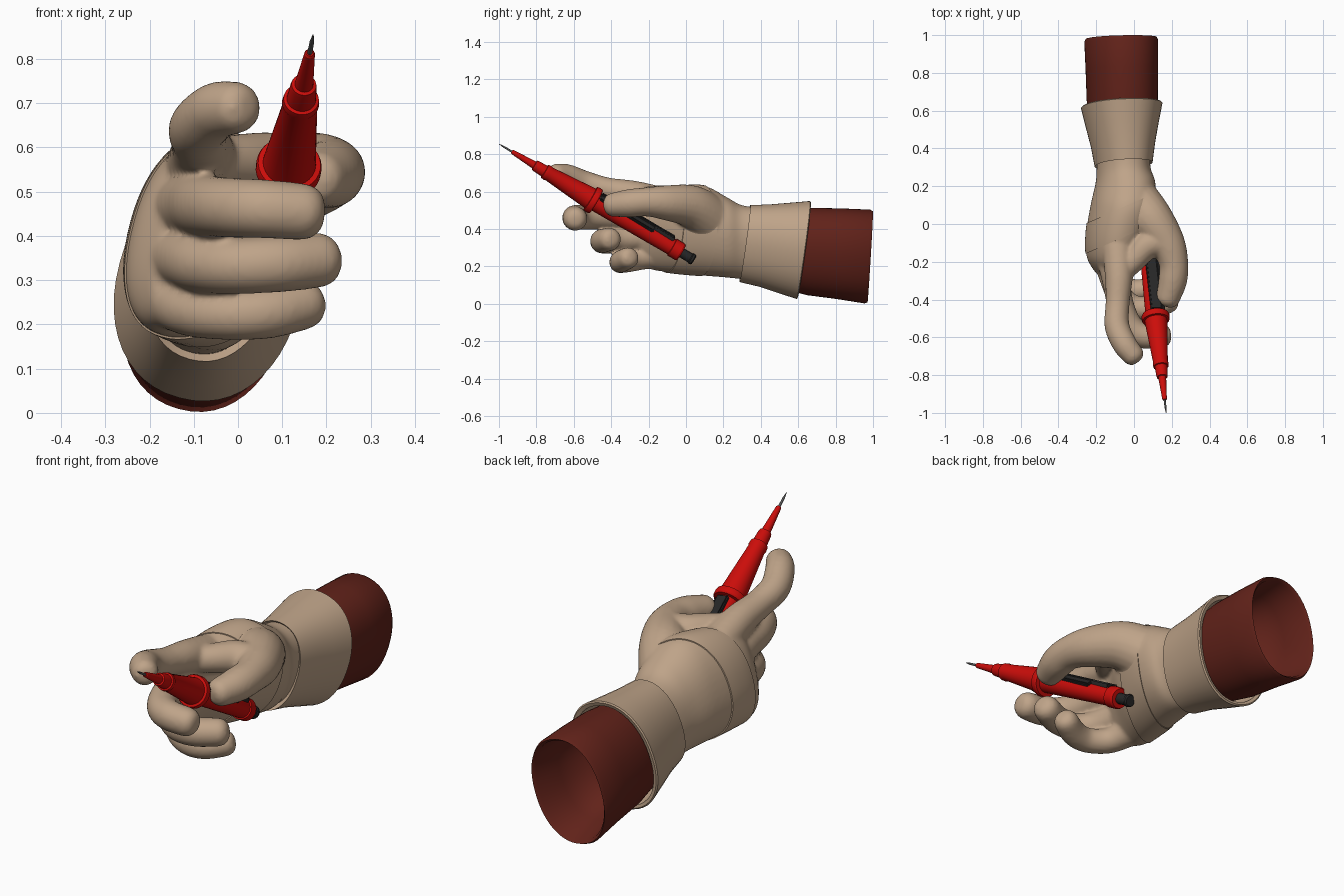
import bpy, bmesh, math
from mathutils import Vector, Matrix

if "Cube" in bpy.data.objects:
    bpy.data.objects.remove(bpy.data.objects["Cube"])


def material(name, rgb):
    m = bpy.data.materials.new(name)
    m.diffuse_color = (*rgb, 1)
    m.use_nodes = True
    m.node_tree.nodes["Principled BSDF"].inputs["Base Color"].default_value = m.diffuse_color
    return m


TAN = material("tan_leather", (0.52, 0.37, 0.25))
WINE = material("wine_cloth", (0.12, 0.016, 0.01))
RED = material("red_plastic", (0.6, 0.004, 0.003))
BLACK = material("black_rubber", (0.02, 0.02, 0.02))
STEEL = material("steel", (0.09, 0.09, 0.09))


def spline(pts, n):
    """Catmull-Rom samples through tuples of any length."""
    p = [pts[0], *pts, pts[-1]]
    out = []
    for i in range(1, len(p) - 2):
        for k in range(n):
            t = k / n
            out.append(tuple(0.5 * (2*b + (c - a)*t + (2*a - 5*b + 4*c - d)*t*t + (3*b - a - 3*c + d)*t**3)
                             for a, b, c, d in zip(p[i-1], p[i], p[i+1], p[i+2])))
    return out + [tuple(pts[-1])]


def skin(bm, rings, cap=True):
    """Bridge rings of points into a surface."""
    vs = [[bm.verts.new(p) for p in r] for r in rings]
    n = len(vs[0])
    for a, b in zip(vs, vs[1:]):
        for j in range(n):
            bm.faces.new((a[j], a[(j+1) % n], b[(j+1) % n], b[j]))
    if cap:
        bm.faces.new(vs[0][::-1])
        bm.faces.new(vs[-1])


def finish(name, bm, mat, matrix=None, angle=35):
    bmesh.ops.recalc_face_normals(bm, faces=bm.faces)
    me = bpy.data.meshes.new(name)
    bm.to_mesh(me)
    bm.free()
    me.materials.append(mat)
    ob = bpy.data.objects.new(name, me)
    bpy.context.collection.objects.link(ob)
    if matrix:
        ob.matrix_world = matrix
    bpy.ops.object.select_all(action='DESELECT')
    ob.select_set(True)
    bpy.context.view_layer.objects.active = ob
    bpy.ops.object.shade_smooth_by_angle(angle=math.radians(angle))
    return ob


TILT = math.radians(15)


def point(sec, ang, shear=0.0):
    """Point on a tilted, slightly squared oval: sec = y, centre x, centre z, half width, half height."""
    y, cx, cz, a, b = sec
    c, s = math.cos(ang), math.sin(ang)
    u = a * math.copysign(abs(c)**0.92, c)
    v = b * math.copysign(abs(s)**0.92, s)
    return Vector((cx + u*math.cos(TILT) + v*math.sin(TILT), y + shear*v,
                   cz - u*math.sin(TILT) + v*math.cos(TILT)))


def loft(bm, secs, shear=0.0, n=48, cap=True):
    skin(bm, [[point(s, 2*math.pi*j/n, shear) for j in range(n)] for s in secs], cap)


def tube(bm, pts, n=20):
    """Blunt tapering finger through (x, y, z, radius) points."""
    path = spline(pts, 8)
    rings = []
    for i, p in enumerate(path):
        t = (Vector(path[min(i+1, len(path)-1)][:3]) - Vector(path[max(i-1, 0)][:3])).normalized()
        side = t.cross(Vector((0, 0, 1))).normalized()
        up = side.cross(t)

        def ring(offset, r):
            c = Vector(p[:3]) + t*offset
            return [c + (side*math.cos(2*math.pi*j/n) + up*math.sin(2*math.pi*j/n))*r for j in range(n)]
        caps = [(p[3]*0.85*math.sin(a), p[3]*math.cos(a)**0.7) for a in (0.35, 0.7, 1.05, 1.35)]
        if i == 0:
            rings += [ring(-o, r) for o, r in reversed(caps)]
        rings.append(ring(0, p[3]))
        if i == len(path) - 1:
            rings += [ring(o, r) for o, r in caps]
    skin(bm, rings)


# Gloved hand: palm, thumb and fingers fused into one smooth skin
PALM = spline([(0.42, -0.055, 0.32, 0.13, 0.195), (0.3, -0.055, 0.33, 0.135, 0.2),
               (0.22, -0.045, 0.355, 0.15, 0.217), (0.1, -0.06, 0.39, 0.16, 0.243),
               (-0.05, -0.095, 0.395, 0.148, 0.235), (-0.18, -0.128, 0.39, 0.108, 0.212),
               (-0.27, -0.118, 0.39, 0.06, 0.18)], 8)
bm = bmesh.new()
loft(bm, PALM)
DIGITS = [
    # thumb
    [(0.0, 0.13, 0.45, 0.13), (0.09, 0.03, 0.52, 0.115), (0.175, -0.1, 0.54, 0.095),
     (0.21, -0.21, 0.545, 0.078), (0.205, -0.3, 0.538, 0.076), (0.182, -0.385, 0.53, 0.065)],
    # web between thumb and index
    [(-0.08, -0.28, 0.565, 0.05), (0.0, -0.19, 0.565, 0.065), (0.07, -0.115, 0.56, 0.075), (0.15, -0.1, 0.55, 0.075)],
    # index
    [(-0.085, -0.13, 0.54, 0.085), (-0.08, -0.28, 0.585, 0.074), (-0.087, -0.42, 0.612, 0.064),
     (-0.09, -0.54, 0.645, 0.066), (-0.05, -0.635, 0.682, 0.065), (-0.008, -0.69, 0.69, 0.06)],
    # middle
    [(-0.125, -0.15, 0.46, 0.08), (-0.095, -0.3, 0.47, 0.074), (-0.07, -0.43, 0.468, 0.07),
     (-0.02, -0.54, 0.464, 0.068), (0.05, -0.592, 0.462, 0.067), (0.142, -0.592, 0.455, 0.065)],
    # ring
    [(-0.15, -0.14, 0.36, 0.078), (-0.12, -0.27, 0.35, 0.069), (-0.075, -0.38, 0.337, 0.066),
     (0.0, -0.44, 0.333, 0.064), (0.09, -0.445, 0.337, 0.065), (0.178, -0.41, 0.345, 0.063)],
    # little
    [(-0.165, -0.11, 0.27, 0.078), (-0.14, -0.22, 0.25, 0.066), (-0.095, -0.3, 0.23, 0.06),
     (-0.01, -0.348, 0.222, 0.058), (0.07, -0.345, 0.228, 0.06), (0.145, -0.31, 0.245, 0.058)],
]
for d in DIGITS:
    tube(bm, d)
hand = finish("gloved_hand", bm, TAN)
rm = hand.modifiers.new("fuse", 'REMESH')
rm.mode = 'VOXEL'
rm.voxel_size = 0.009
rm.use_smooth_shade = True
sm = hand.modifiers.new("soften", 'SMOOTH')
sm.factor = 0.5
sm.iterations = 10


# Raised leather band running diagonally round the palm
def palm_point(y0, ang, grow):
    y = y0
    for _ in range(8):
        k = next((i for i in range(len(PALM)-1) if PALM[i+1][0] <= y), len(PALM)-2)
        a, b = PALM[k], PALM[k+1]
        t = min(1, max(0, (a[0] - y) / (a[0] - b[0])))
        s = [p + (q - p)*t for p, q in zip(a, b)]
        p = point((y, s[1], s[2], s[3] + grow, s[4] + grow), ang)
        y = y0 + 0.44*p.x
    return p


bm = bmesh.new()
steps = [(0.115, -0.01)] + [(0.115 - 0.016*i, 0.004) for i in range(11)] + [(-0.045, -0.01)]
skin(bm, [[palm_point(y, 2*math.pi*j/64, g) for j in range(64)] for y, g in steps], False)
finish("palm_band", bm, TAN)

# Flared cuff with a thick open rim
bm = bmesh.new()
loft(bm, [(0.34, -0.055, 0.32, 0.12, 0.185), (0.315, -0.055, 0.322, 0.146, 0.208),
          (0.42, -0.058, 0.312, 0.163, 0.222), (0.52, -0.062, 0.3, 0.185, 0.242),
          (0.627, -0.065, 0.288, 0.209, 0.263), (0.632, -0.065, 0.288, 0.203, 0.257),
          (0.627, -0.065, 0.286, 0.186, 0.242), (0.5, -0.06, 0.295, 0.165, 0.225)], 0.14)
finish("glove_cuff", bm, TAN)

# Hollow sleeve
bm = bmesh.new()
loft(bm, [(0.54, -0.06, 0.29, 0.168, 0.215), (0.66, -0.062, 0.28, 0.182, 0.235),
          (0.82, -0.064, 0.268, 0.185, 0.244), (0.97, -0.068, 0.253, 0.187, 0.253),
          (0.985, -0.068, 0.252, 0.18, 0.246), (0.97, -0.068, 0.253, 0.168, 0.234),
          (0.82, -0.064, 0.27, 0.155, 0.215), (0.7, -0.06, 0.28, 0.12, 0.17),
          (0.66, -0.06, 0.285, 0.06, 0.09)], 0.06)
finish("sleeve", bm, WINE, angle=50)

# Test probe: turned parts along its own axis, measured from the tip
TIP, TAIL = Vector((0.17, -1.0, 0.855)), Vector((0.055, 0.045, 0.232))
AXIS = TAIL - TIP
PROBE = Matrix.Translation(TIP) @ AXIS.to_track_quat('Z', 'Y').to_matrix().to_4x4()


def turned(name, profile, mat, n=32):
    bm = bmesh.new()
    skin(bm, [[(r*math.cos(2*math.pi*j/n), r*math.sin(2*math.pi*j/n), t) for j in range(n)] for t, r in profile])
    finish(name, bm, mat, PROBE, 25)


turned("probe_needle", [(0, 0.001), (0.03, 0.005), (0.1, 0.006)], STEEL)
turned("probe_body", [(0.08, 0.009), (0.085, 0.012), (0.22, 0.021), (0.222, 0.028), (0.232, 0.03),
                      (0.285, 0.033), (0.287, 0.04), (0.305, 0.042), (0.315, 0.039), (0.57, 0.06),
                      (0.572, 0.071), (0.58, 0.074), (0.6, 0.074), (0.607, 0.07), (0.608, 0.052),
                      (1.08, 0.045), (1.082, 0.051), (1.13, 0.051), (1.14, 0.046)], RED)
turned("probe_plug", [(1.12, 0.026), (1.195, 0.026), (1.2, 0.03), (1.212, 0.03), (1.218, 0.025)], BLACK)


# Black grip pads set into the upper and palm-facing sides of the probe
def pad(name, t0, t1, turn, width):
    bm = bmesh.new()
    bmesh.ops.create_cube(bm, size=1, matrix=Matrix.Rotation(turn, 4, 'Z')
                          @ Matrix.Translation((0, 0.04, (t0 + t1)/2))
                          @ Matrix.Diagonal((width, 0.036, t1 - t0, 1)))
    bmesh.ops.bevel(bm, geom=bm.edges[:], offset=0.006, segments=2, affect='EDGES')
    finish(name, bm, BLACK, PROBE)


pad("upper_grip_pad", 0.61, 1.07, 0.2, 0.06)
pad("side_grip_pad", 0.61, 0.95, 0.85, 0.045)
